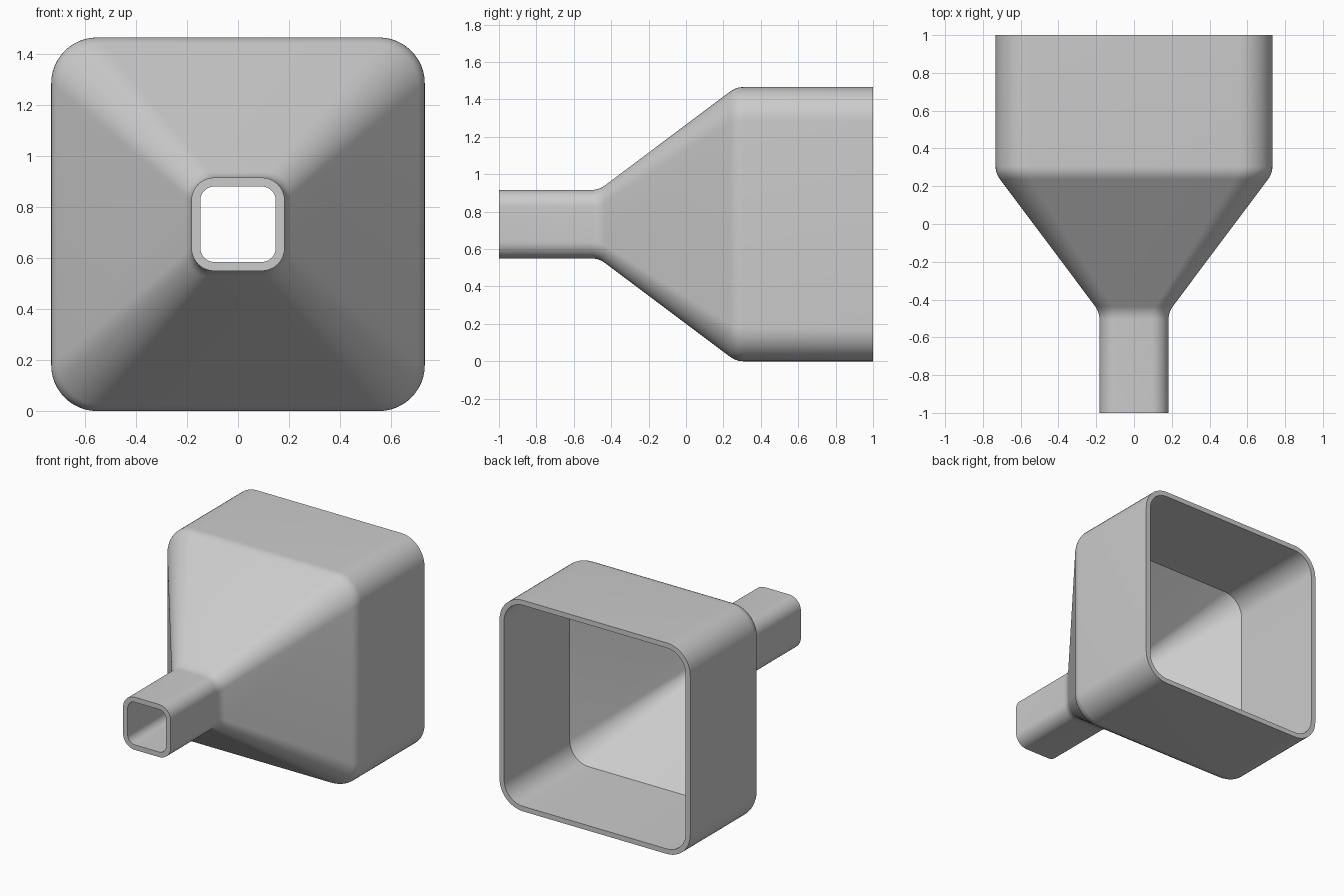
import bpy, bmesh, math

if "Cube" in bpy.data.objects:
    bpy.data.objects.remove(bpy.data.objects["Cube"], do_unlink=True)

BIG, SMALL, WALL = 0.733, 0.183, 0.035     # half widths and wall thickness
R_BIG, R_SMALL = 0.18, 0.09                # outer corner radii
Y_NECK, Y_BODY = -0.466, 0.268             # ends of the taper
STEPS = 12

grey = bpy.data.materials.new("light grey")
grey.use_nodes = True
grey.diffuse_color = (0.6, 0.6, 0.6, 1)
grey.node_tree.nodes["Principled BSDF"].inputs["Base Color"].default_value = (0.6, 0.6, 0.6, 1)


def ring(bm, y, half, radius):
    """Rounded square cross-section at depth y."""
    verts = []
    for q in range(4):
        mid = math.radians(45 + 90 * q)
        cx = math.copysign(half - radius, math.cos(mid))
        cz = math.copysign(half - radius, math.sin(mid))
        for i in range(STEPS + 1):
            a = math.pi / 2 * (q + i / STEPS)
            verts.append(bm.verts.new((cx + radius * math.cos(a), y, BIG + cz + radius * math.sin(a))))
    return verts


def soften(a, b, c, cut=0.04, n=6):
    """Round the profile corner b between a and c."""
    def toward(p):
        d = math.dist(b, p)
        return [s + (t - s) * cut / d for s, t in zip(b, p)]
    p, r = toward(a), toward(c)
    return [tuple((1 - t) ** 2 * u + 2 * t * (1 - t) * v + t * t * w for u, v, w in zip(p, b, r))
            for t in (i / n for i in range(n + 1))]


# Outer and inner profiles as (depth, half width, corner radius)
shift = WALL * math.tan(math.atan2(BIG - SMALL, Y_BODY - Y_NECK) / 2)
start, neck = (-1, SMALL, R_SMALL), (Y_NECK, SMALL, R_SMALL)
body, end = (Y_BODY, BIG, R_BIG), (1, BIG, R_BIG)
outer = [start] + soften(start, neck, body) + soften(neck, body, end) + [end]
inner = [(y + (shift if abs(y) < 1 else 0), h - WALL, r - WALL) for y, h, r in (end, body, neck, start)]

# Closed shell: out along the outside, back along the inside
bm = bmesh.new()
rings = [ring(bm, *p) for p in outer + inner]
for a, b in zip(rings, rings[1:] + rings[:1]):
    for i in range(len(a)):
        j = (i + 1) % len(a)
        bm.faces.new((a[i], a[j], b[j], b[i]))
bmesh.ops.recalc_face_normals(bm, faces=bm.faces)

mesh = bpy.data.meshes.new("square_funnel")
bm.to_mesh(mesh)
bm.free()
mesh.materials.append(grey)
funnel = bpy.data.objects.new("square_funnel", mesh)
bpy.context.collection.objects.link(funnel)
bpy.ops.object.select_all(action="DESELECT")
funnel.select_set(True)
bpy.context.view_layer.objects.active = funnel
bpy.ops.object.shade_smooth_by_angle(angle=math.radians(30))
